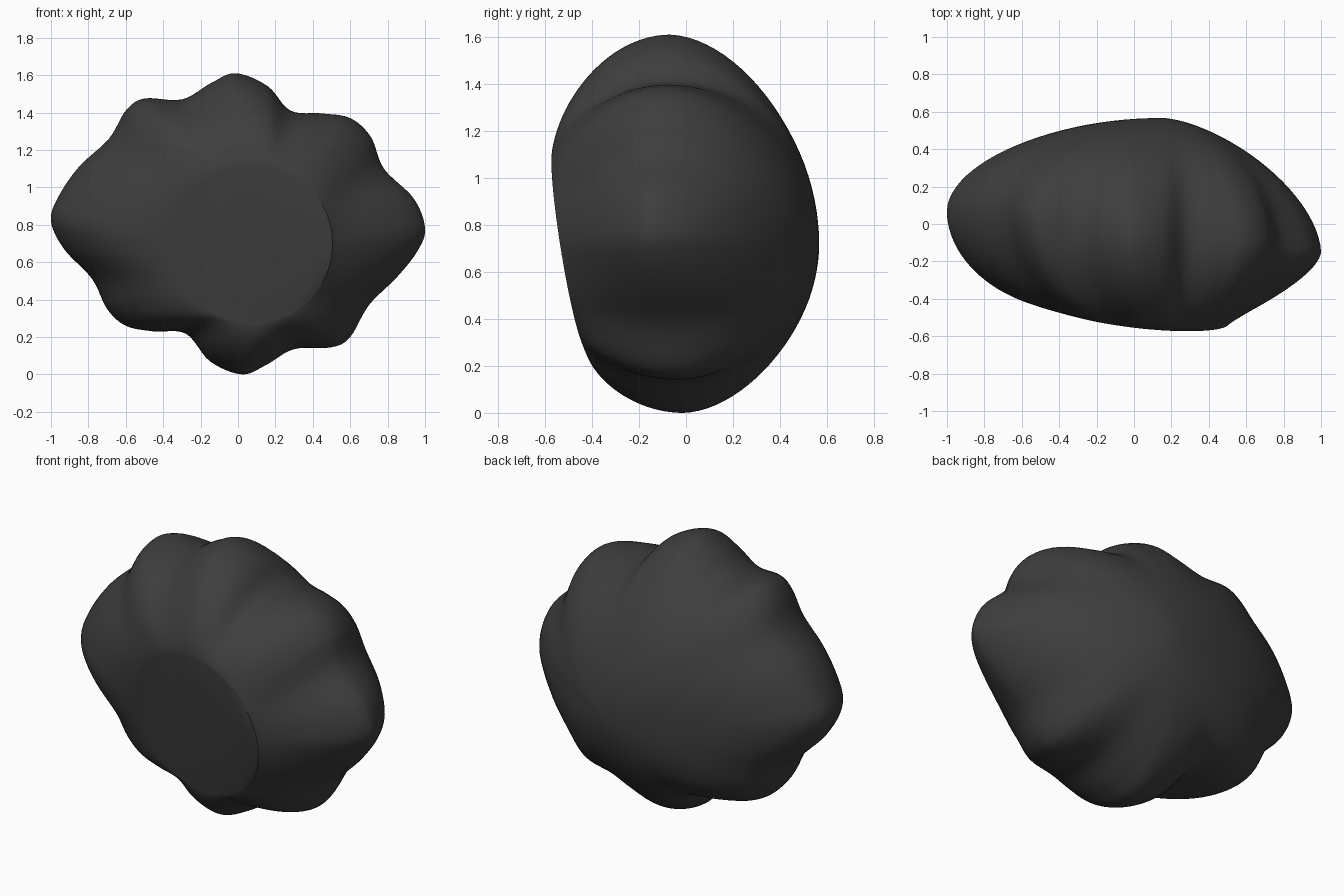
import bpy, bmesh, math
from mathutils import Vector

if "Cube" in bpy.data.objects:
    bpy.data.objects.remove(bpy.data.objects["Cube"])

# lobed outline of the rock seen from the front (x, z)
OUTLINE = [Vector(p) for p in [
    (1, .78), (.94, .94), (.78, 1.10), (.71, 1.27), (.60, 1.37), (.45, 1.395), (.28, 1.41),
    (.16, 1.54), (-.01, 1.61), (-.14, 1.56), (-.30, 1.47), (-.50, 1.475), (-.60, 1.41),
    (-.69, 1.26), (-.85, 1.11), (-.96, .95), (-1, .82), (-.93, .67), (-.78, .51),
    (-.70, .35), (-.60, .26), (-.45, .23), (-.28, .22), (-.15, .07), (.02, 0),
    (.15, .05), (.30, .135), (.50, .145), (.60, .20), (.70, .37), (.85, .52), (.96, .66)]]
STEPS, RINGS = 6, 24
DISC, DISC_R = Vector((.08, .70)), .425      # flat front facet
BACK, BACK_Y = Vector((.15, .72)), .567      # rearmost point
MID = Vector((0, .8))


def spline(i, t):
    a, b, c, d = (OUTLINE[(i + k) % len(OUTLINE)] for k in (-1, 0, 1, 2))
    return .5 * (2*b + (c - a)*t + (2*a - 5*b + 4*c - d)*t*t + (3*b - a - 3*c + d)*t**3)


def section(rim):
    """Points from the facet edge, over the rim, towards the back."""
    ang = math.atan2((rim.y - .8) / .8, rim.x)
    c, s = math.cos(ang), math.sin(ang)
    right = max(0, c)
    edge = DISC + DISC_R * Vector((c, s))
    edge_y = -.495 - .09*(edge.x - DISC.x) - .16*(edge.y - DISC.y)
    rim_y = -.02 - .11*c - .03*s - .02*math.cos(4*ang)
    smooth = MID + .94 * Vector((c, .8*s))   # lobes die out towards the back
    fa, fb = 1.85 - .3*abs(s) - .95*right**2, 1.95 - .3*right**2
    ba, bb = 1.75 - .2*c + .1*abs(s), 1.9 - .1*c
    pts = []
    for k in range(RINGS + 1):
        f = k / RINGS * math.pi / 2
        p = edge.lerp(rim, math.sin(f)**(2/fa))
        pts.append((p.x, rim_y + (edge_y - rim_y) * max(0, math.cos(f))**(2/fb), p.y))
    for k in range(1, RINGS):
        f = k / RINGS * math.pi / 2
        p = BACK.lerp(rim.lerp(smooth, min(1, 1.15*math.sin(f)**1.5)), math.cos(f)**(2/ba))
        pts.append((p.x, rim_y + (BACK_Y - rim_y) * math.sin(f)**(2/bb), p.y))
    return pts


# skin the sections into a closed rock
bm = bmesh.new()
cols = [[bm.verts.new(p) for p in section(spline(i, j / STEPS))]
        for i in range(len(OUTLINE)) for j in range(STEPS)]
pole = bm.verts.new((BACK.x, BACK_Y, BACK.y))
for a, b in zip(cols, cols[1:] + cols[:1]):
    for k in range(len(a) - 1):
        bm.faces.new((a[k], b[k], b[k+1], a[k+1]))
    bm.faces.new((a[-1], b[-1], pole))
bm.faces.new([c[0] for c in cols])           # flat front facet
bmesh.ops.recalc_face_normals(bm, faces=bm.faces)
mesh = bpy.data.meshes.new("rock")
bm.to_mesh(mesh)
bm.free()

rock = bpy.data.objects.new("rock", mesh)
bpy.context.collection.objects.link(rock)
mat = bpy.data.materials.new("dark grey stone")
mat.diffuse_color = (.048, .048, .048, 1)
mat.use_nodes = True
mat.node_tree.nodes["Principled BSDF"].inputs["Base Color"].default_value = mat.diffuse_color
mesh.materials.append(mat)
bpy.context.view_layer.objects.active = rock
rock.select_set(True)
bpy.ops.object.shade_smooth_by_angle(angle=math.radians(40))
